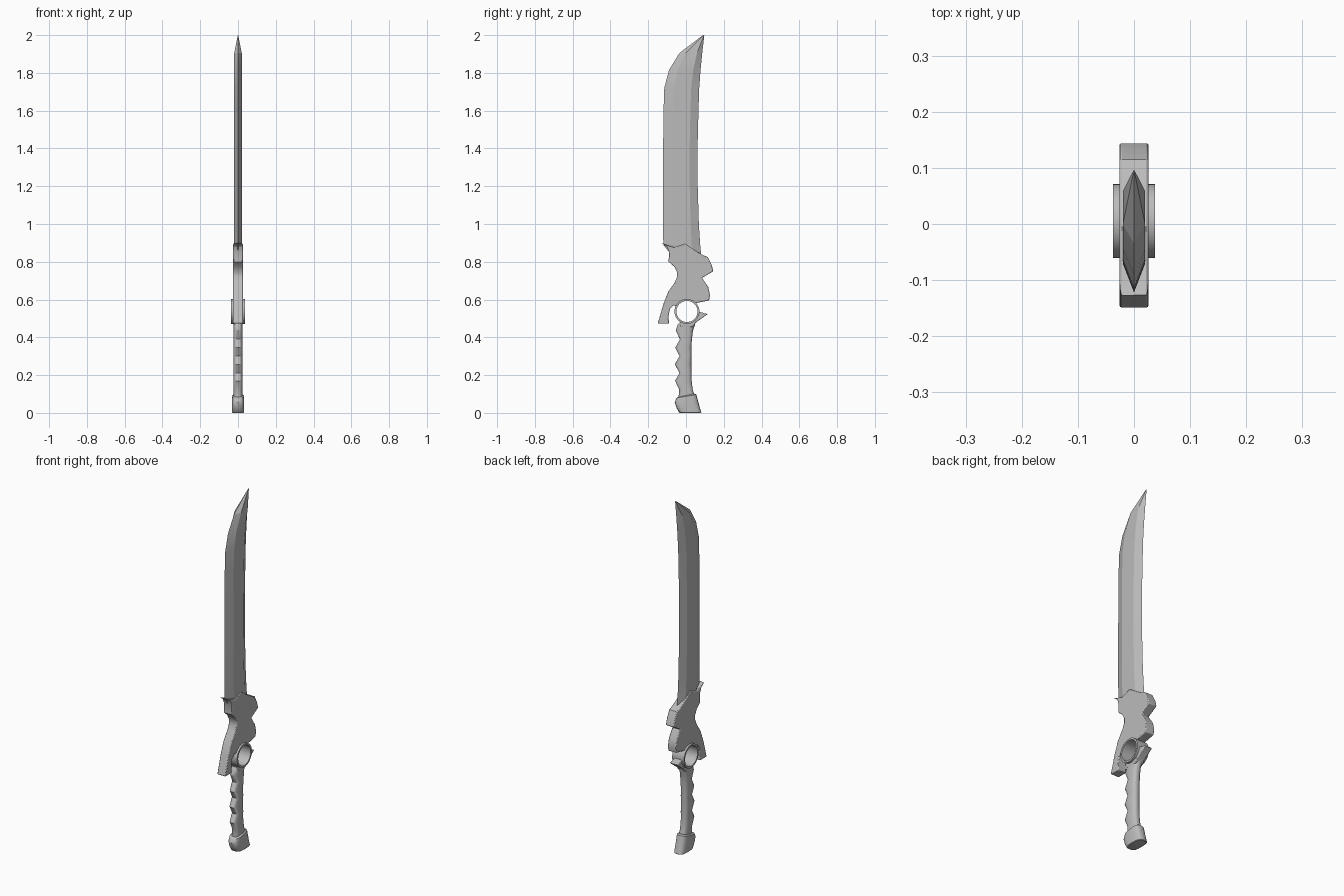
import bpy, bmesh, math

cube = bpy.data.objects.get("Cube")
if cube:
    bpy.data.objects.remove(cube)

steel = bpy.data.materials.new("plain grey steel")
steel.use_nodes = True
GREY = (0.5, 0.5, 0.5, 1)
steel.diffuse_color = GREY
steel.node_tree.nodes["Principled BSDF"].inputs["Base Color"].default_value = GREY


def finish(name, bm, angle):
    bmesh.ops.recalc_face_normals(bm, faces=bm.faces)
    mesh = bpy.data.meshes.new(name)
    bm.to_mesh(mesh)
    bm.free()
    obj = bpy.data.objects.new(name, mesh)
    bpy.context.collection.objects.link(obj)
    mesh.materials.append(steel)
    bpy.ops.object.select_all(action='DESELECT')
    obj.select_set(True)
    bpy.context.view_layer.objects.active = obj
    bpy.ops.object.shade_smooth_by_angle(angle=math.radians(angle))
    return obj


def loft(name, stations, section, angle):
    """Each station is front y, front z, back y, back z, half thickness."""
    bm = bmesh.new()
    rings = []
    for fy, fz, by, bz, half in stations:
        rings.append([bm.verts.new((s * half, fy + (by - fy) * t, fz + (bz - fz) * t))
                      for t, s in section])
    n = len(section)
    for a, b in zip(rings, rings[1:]):
        for i in range(n):
            j = (i + 1) % n
            bm.faces.new((a[i], a[j], b[j], b[i]))
    bm.faces.new(rings[0])
    bm.faces.new(rings[-1])
    return finish(name, bm, angle)


def plate(name, outline, half, chamfer):
    """Extrude a side outline of (y, z) points across the thickness."""
    bm = bmesh.new()
    face = bm.faces.new([bm.verts.new((-half, y, z)) for y, z in outline])
    out = bmesh.ops.extrude_face_region(bm, geom=[face])
    for v in out["geom"]:
        if isinstance(v, bmesh.types.BMVert):
            v.co.x = half
    obj = finish(name, bm, 30)
    bev = obj.modifiers.new("chamfer", 'BEVEL')
    bev.width = chamfer
    bev.segments = 2
    bev.limit_method = 'ANGLE'
    bev.angle_limit = math.radians(60)
    return obj


def rounded(n, power):
    def soft(v):
        return math.copysign(abs(v) ** power, v)
    return [(0.5 - 0.5 * soft(math.cos(k * math.tau / n)), soft(math.sin(k * math.tau / n)))
            for k in range(n)]


RY, RZ = 0.005, 0.537


def arc(start, end, radius, steps=12):
    angles = [math.radians(start + (end - start) * i / steps) for i in range(steps + 1)]
    return [(RY + radius * math.cos(a), RZ + radius * math.sin(a)) for a in angles]


# Blade: six-sided section with sharp front and back edges
hexagon = [(0, 0), (0.28, 1), (0.77, 1), (1, 0), (0.77, -1), (0.28, -1)]
edges = [(-0.08, 0.84, 0.08), (-0.12, 0.89, 0.075), (-0.122, 1.0, 0.068),
         (-0.122, 1.2, 0.062), (-0.121, 1.4, 0.061), (-0.119, 1.6, 0.066),
         (-0.115, 1.72, 0.07), (-0.09, 1.815, 0.077), (-0.035, 1.905, 0.086)]
loft("blade", [(f, z, b, z, 0.02) for f, z, b in edges]
     + [(0.09, 2.0, 0.097, 2.0, 0.001)], hexagon, 12)

# Guard: notched plate with a hooked front prong, stopping at the ring
guard = [(0.08, 0.84), (0.04, 0.865), (-0.005, 0.895), (-0.065, 0.875), (-0.13, 0.90),
         (-0.102, 0.88), (-0.09, 0.85), (-0.092, 0.80), (-0.063, 0.775), (-0.047, 0.745),
         (-0.047, 0.72), (-0.06, 0.69), (-0.095, 0.64), (-0.12, 0.575), (-0.15, 0.472),
         (-0.09, 0.472), (-0.093, 0.51), (-0.085, 0.55), (-0.065, 0.57)]
guard += arc(155, 45, 0.061)
guard += [(0.085, 0.588), (0.122, 0.595), (0.127, 0.625), (0.118, 0.665),
          (0.085, 0.715), (0.145, 0.75), (0.135, 0.785), (0.115, 0.825)]
plate("guard", guard, 0.026, 0.007)

# Small spur under the ring
plate("guard_spur", arc(-130, 0, 0.061)
      + [(0.115, 0.523), (0.055, 0.48), (0.035, 0.455), (-0.03, 0.455)], 0.024, 0.005)

# Ring: open tube through the guard
bm = bmesh.new()
profile = [(-0.037, 0.056), (-0.037, 0.066), (0.037, 0.066), (0.037, 0.056)]
loops = [[bm.verts.new((x, y, z)) for y, z in arc(0, 360, r, 40)[:-1]] for x, r in profile]
for k in range(4):
    a, b = loops[k], loops[(k + 1) % 4]
    for i in range(40):
        j = (i + 1) % 40
        bm.faces.new((a[i], a[j], b[j], b[i]))
finish("ring", bm, 30)

# Handle: finger grooves along the front
grip = [(-0.04, 0.075, 0.05), (-0.036, 0.125, 0.035), (-0.058, 0.17, 0.03),
        (-0.034, 0.212, 0.028), (-0.059, 0.257, 0.028), (-0.034, 0.302, 0.028),
        (-0.057, 0.345, 0.029), (-0.032, 0.39, 0.031), (-0.054, 0.435, 0.037),
        (-0.045, 0.465, 0.047), (-0.035, 0.478, 0.05)]
loft("handle", [(f, z, b, z, 0.024) for f, z, b in grip], rounded(20, 0.75), 40)

# Pommel: slanted rounded cap
loft("pommel", [(-0.042, 0.084, 0.048, 0.102, 0.026), (-0.05, 0.079, 0.055, 0.097, 0.032),
                (-0.06, 0.057, 0.062, 0.07, 0.033), (-0.051, 0.028, 0.071, 0.035, 0.033),
                (-0.037, 0.003, 0.081, 0.003, 0.032), (-0.032, 0, 0.077, 0, 0.029)],
     rounded(20, 0.65), 35)
